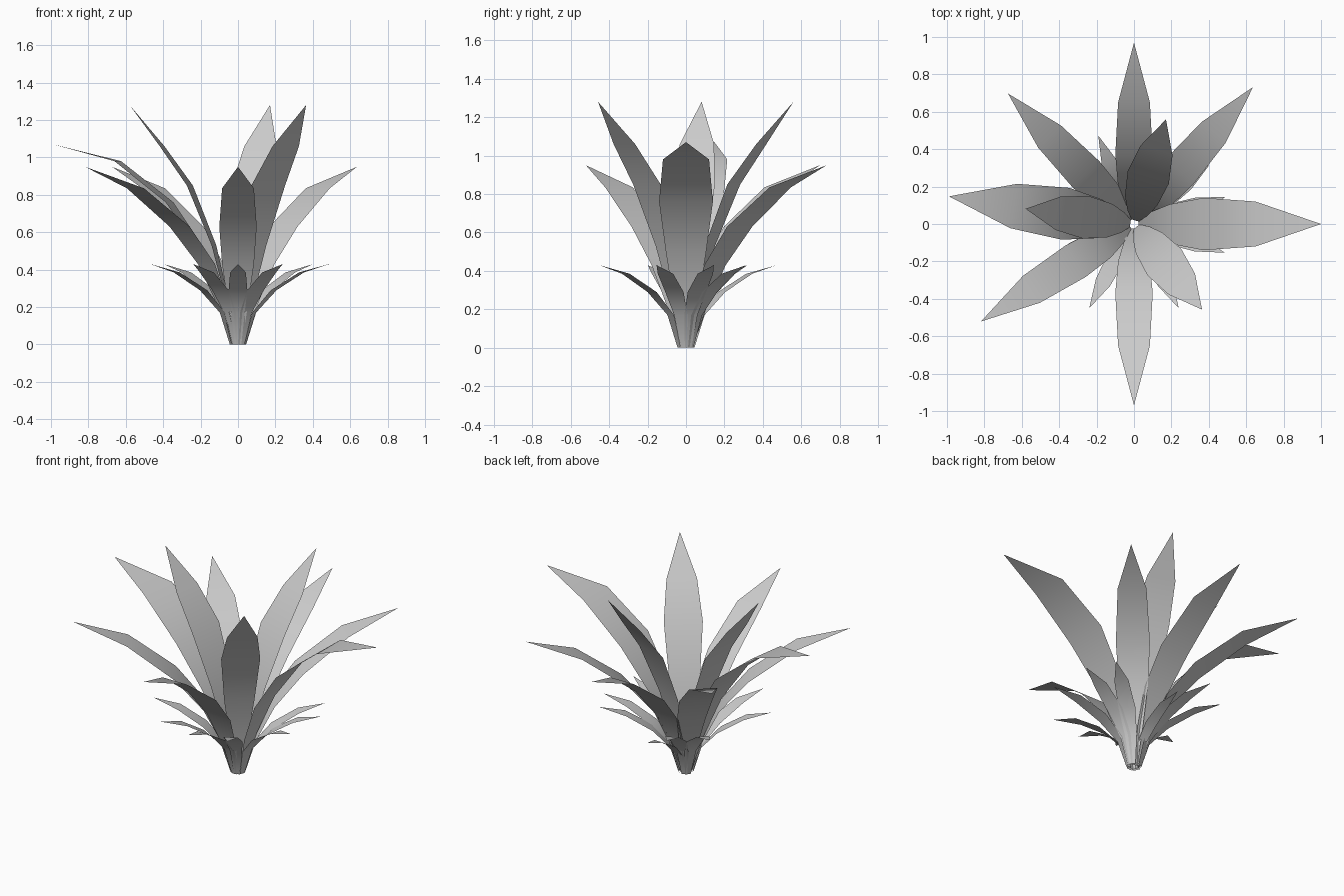
import bpy, bmesh
from math import radians, cos, sin

if "Cube" in bpy.data.objects:
    bpy.data.objects.remove(bpy.data.objects["Cube"])

# Leaf profiles: (distance from axis, height, half width) from base to tip
LOW = [(.025, 0, .02), (.10, .22, .055), (.20, .43, .085), (.37, .63, .10), (.65, .835, .085), (.97, .95, 0)]
WIDE = [(.025, 0, .02), (.09, .25, .065), (.19, .50, .105), (.37, .76, .14), (.65, .98, .12), (1.0, 1.07, 0)]
TALL = [(.02, 0, .02), (.06, .25, .055), (.13, .53, .09), (.26, .85, .115), (.41, 1.06, .09), (.585, 1.28, 0)]
SMALL = [(.04, 0, .018), (.09, .17, .036), (.20, .29, .05), (.355, .385, .042), (.51, .43, 0)]


def leaf(name, profile, angle, scale=1):
    c, s = cos(radians(angle)), sin(radians(angle))
    bm = bmesh.new()

    def point(r, w, z):
        r, w, z = r * scale, w * scale, z * scale
        return bm.verts.new((r * c - w * s, r * s + w * c, z))

    prev = None
    for r, z, w in profile:
        row = [point(r, -w, z), point(r, w, z)] if w else [point(r, 0, z)]
        if prev:
            f = bm.faces.new([prev[0]] + row + [prev[1]])
            f.smooth = True
        prev = row
    bm.normal_update()
    for f in bm.faces:
        if f.normal.z < 0:
            f.normal_flip()
    mesh = bpy.data.meshes.new(name)
    bm.to_mesh(mesh)
    bm.free()
    bpy.context.collection.objects.link(bpy.data.objects.new(name, mesh))


# Spreading large leaves
for a in (90, -90, 49, 134, 212.5):
    leaf("spreading_leaf", LOW, a, 1)

# Broad side leaves
for a in (0, 171.5):
    leaf("broad_leaf", WIDE, a)

# Upright inner leaves
for a in (-51.5, 73, 172):
    leaf("upright_leaf", TALL, a)

# Short outer leaves around the base
for a in (16.5, 38, 112, 141, 203, -118, -90, -62, -17.5):
    leaf("short_leaf", SMALL, a)
leaf("shorter_leaf", SMALL, 90, .78)
